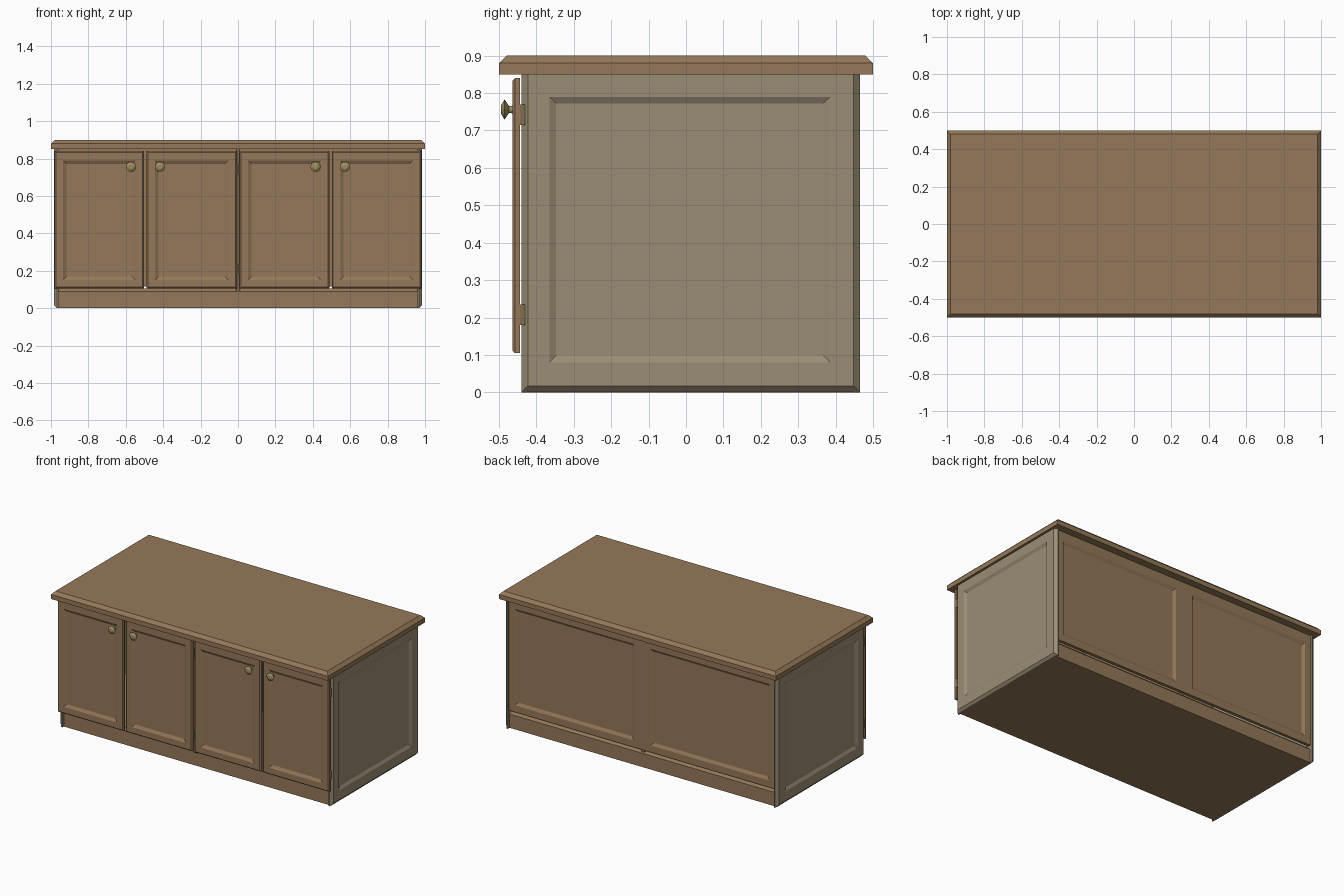
import bpy, bmesh, math

if "Cube" in bpy.data.objects:
    bpy.data.objects.remove(bpy.data.objects["Cube"])

def mat(name, rgb):
    m = bpy.data.materials.new(name)
    m.diffuse_color = (*rgb, 1)
    m.use_nodes = True
    m.node_tree.nodes["Principled BSDF"].inputs["Base Color"].default_value = m.diffuse_color
    return m

WOOD = mat("wood_brown", (0.30, 0.19, 0.10))
SIDE = mat("wood_grey", (0.33, 0.27, 0.18))
DARK = mat("wood_dark", (0.24, 0.15, 0.08))
BRASS = mat("brass", (0.34, 0.27, 0.12))

# maps panel coordinates (across, up, outward) to the world
AXES = {
    "front": lambda u, v, w: (u, -w, v),
    "back": lambda u, v, w: (u, w, v),
    "right": lambda u, v, w: (w, u, v),
    "left": lambda u, v, w: (-w, u, v),
    "top": lambda u, v, w: (u, v, w),
}

def finish(name, bm, material):
    bmesh.ops.recalc_face_normals(bm, faces=bm.faces)
    me = bpy.data.meshes.new(name)
    bm.to_mesh(me)
    bm.free()
    me.materials.append(material)
    ob = bpy.data.objects.new(name, me)
    bpy.context.collection.objects.link(ob)
    return ob

def shrink(r, d):
    return (r[0] + d, r[1] - d, r[2] + d, r[3] - d)

def panel(name, axis, rect, w0, w1, chamfer, material, recess=None, depth=0.01, slope=0.018):
    """Chamfered board with an optional sunken field; rect = u0, u1, v0, v1."""
    rings = [(rect, w0)]
    if chamfer:
        rings.append((rect, w1 - chamfer))
    rings.append((shrink(rect, chamfer), w1))
    if recess:
        rings += [(recess, w1), (shrink(recess, slope), w1 - depth)]
    bm = bmesh.new()
    loops = []
    for (a, b, c, d), w in rings:
        loops.append([bm.verts.new(AXES[axis](u, v, w)) for u, v in ((a, c), (b, c), (b, d), (a, d))])
    for p, q in zip(loops, loops[1:]):
        for i in range(4):
            j = (i + 1) % 4
            bm.faces.new((p[i], p[j], q[j], q[i]))
    bm.faces.new(loops[0])
    bm.faces.new(loops[-1])
    return finish(name, bm, material)

def box(name, x, y, z, material):
    return panel(name, "top", (*x, *y), *z, 0, material)

def knob(name, x, z):
    n = 12
    prof = [(0.011, -0.460), (0.009, -0.473), (0.027, -0.485), (0.012, -0.494)]
    bm = bmesh.new()
    loops = [[bm.verts.new((x + r * math.cos(2 * math.pi * i / n), y, z + r * math.sin(2 * math.pi * i / n)))
              for i in range(n)] for r, y in prof]
    for p, q in zip(loops, loops[1:]):
        for i in range(n):
            j = (i + 1) % n
            bm.faces.new((p[i], p[j], q[j], q[i]))
    bm.faces.new(loops[0])
    bm.faces.new(loops[-1])
    return finish(name, bm, BRASS)

# countertop
panel("countertop", "top", (-1, 1, -0.5, 0.5), 0.85, 0.90, 0.02, WOOD)

# framed side panels
for s in ("left", "right"):
    panel(s + "_side", s, (-0.44, 0.465, 0, 0.868), 0.96, 0.985, 0.017, SIDE,
          recess=(-0.365, 0.385, 0.08, 0.79))

# plinth with chamfered upper edge
panel("plinth", "top", (-0.97, 0.97, -0.425, 0.447), 0, 0.105, 0.015, WOOD)

# back: two sunken fields meeting at the middle
for s, name in ((-1, "back_panel_a"), (1, "back_panel_b")):
    rect = sorted((0, s * 0.963))
    rec = sorted((s * 0.06, s * 0.92))
    panel(name, "back", (*rect, 0.115, 0.86), 0.432, 0.452, 0, WOOD, recess=(*rec, 0.16, 0.79))

# inner divider
box("divider", (-0.012, 0.012), (-0.44, 0.44), (0.09, 0.86), DARK)

# doors: left edge, right edge, knob position, hinge centre
doors = [(-0.98, -0.503, -0.572, -0.967), (-0.488, -0.006, -0.417, -0.012),
         (0.008, 0.488, 0.414, 0.012), (0.502, 0.98, 0.572, 0.967)]
for i, (a, b, k, h) in enumerate(doors, 1):
    panel(f"door_{i}", "front", (a, b, 0.105, 0.84), 0.444, 0.464, 0.007, WOOD,
          recess=(a + 0.045, b - 0.045, 0.15, 0.79))
    knob(f"door_knob_{i}", k, 0.756)
    for j, z in enumerate((0.18, 0.715), 1):
        box(f"hinge_{i}_{j}", (h - 0.01, h + 0.01), (-0.45, -0.43), (z, z + 0.055), DARK)
